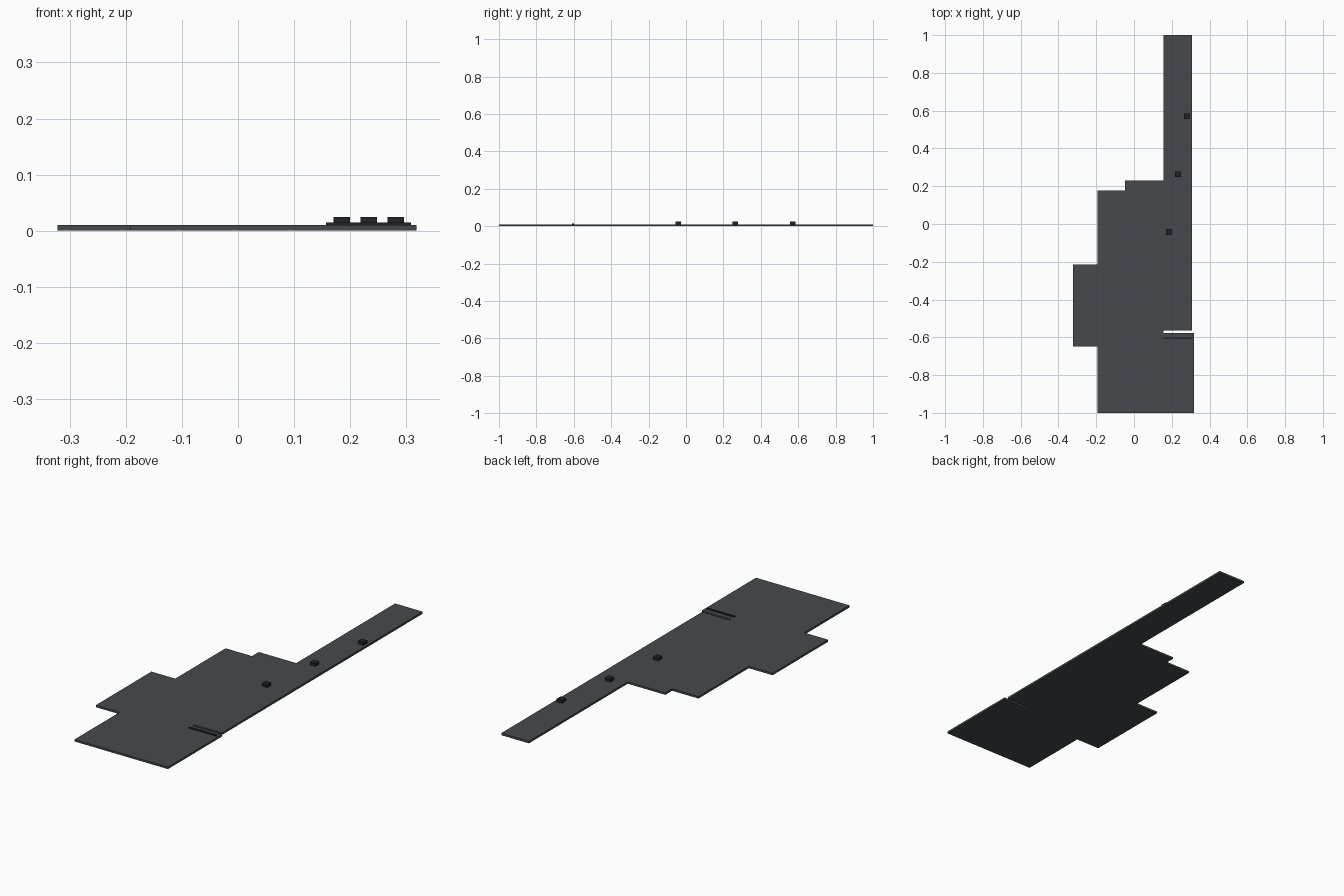
import bpy, bmesh

if "Cube" in bpy.data.objects:
    bpy.data.objects.remove(bpy.data.objects["Cube"])

def material(name, col):
    m = bpy.data.materials.new(name)
    m.diffuse_color = (*col, 1)
    m.use_nodes = True
    m.node_tree.nodes["Principled BSDF"].inputs["Base Color"].default_value = m.diffuse_color
    return m

GREY = material("deck grey", (0.062, 0.067, 0.073))
DARK = material("dark fitting", (0.016, 0.017, 0.021))

def prism(name, outline, z0, z1, mat):
    bm = bmesh.new()
    face = bm.faces.new([bm.verts.new((x, y, z0)) for x, y in outline])
    out = bmesh.ops.extrude_face_region(bm, geom=[face])
    for v in out["geom"]:
        if isinstance(v, bmesh.types.BMVert):
            v.co.z = z1
    bmesh.ops.recalc_face_normals(bm, faces=bm.faces)
    me = bpy.data.meshes.new(name)
    bm.to_mesh(me)
    bm.free()
    me.materials.append(mat)
    ob = bpy.data.objects.new(name, me)
    bpy.context.collection.objects.link(ob)
    return ob

def box(name, x0, x1, y0, y1, z0, z1, mat):
    return prism(name, [(x0, y0), (x1, y0), (x1, y1), (x0, y1)], z0, z1, mat)

# Stepped deck with long runway arm and a slot open on the right edge
prism("deck", [
    (-0.192, -1), (0.318, -1), (0.318, -0.577), (0.157, -0.577),
    (0.157, -0.565), (0.308, -0.565), (0.308, 1), (0.157, 1),
    (0.157, 0.23), (-0.048, 0.23), (-0.048, 0.177), (-0.192, 0.177),
    (-0.192, -0.215), (-0.322, -0.215), (-0.322, -0.648), (-0.192, -0.648),
], 0.0, 0.01, GREY)

# Low raised barrier behind the slot
box("barrier_bar", 0.157, 0.308, -0.61, -0.60, 0.009, 0.0145, DARK)

# Three blocks stepping diagonally along the runway
for i in range(3):
    x, y = 0.185 + i * 0.048, -0.042 + i * 0.306
    box(f"runway_block_{i + 1}", x - 0.015, x + 0.015, y - 0.015, y + 0.015,
        0.009, 0.0245, DARK)
